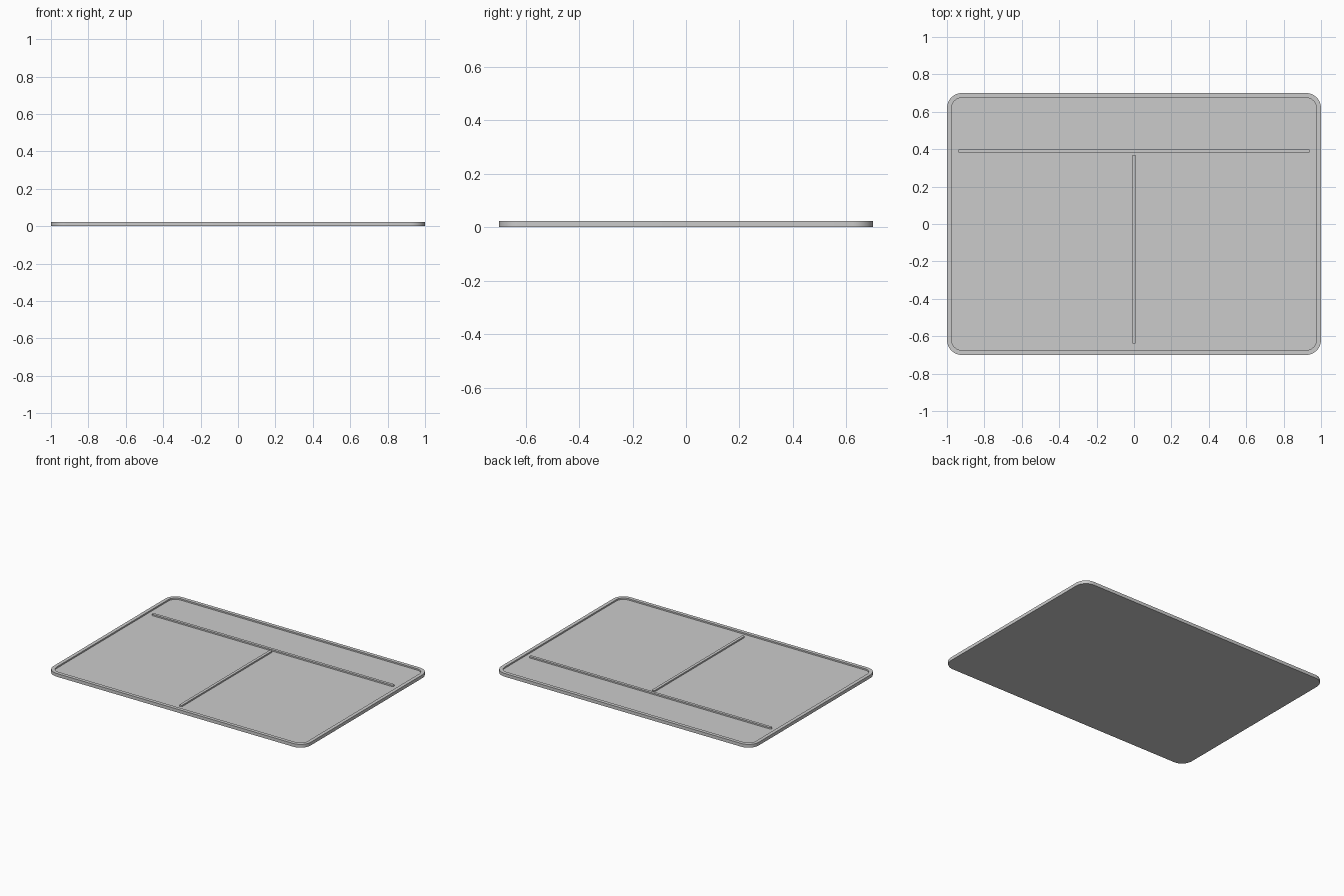
import bpy, bmesh, math

if "Cube" in bpy.data.objects:
    bpy.data.objects.remove(bpy.data.objects["Cube"])


def outline(w, d, r, n=10):
    """Rounded rectangle points, counter-clockwise."""
    pts = []
    for k, (sx, sy) in enumerate([(1, 1), (-1, 1), (-1, -1), (1, -1)]):
        for i in range(n + 1):
            a = math.radians(90 * k + 90 * i / n)
            pts.append((sx * (w / 2 - r) + r * math.cos(a),
                        sy * (d / 2 - r) + r * math.sin(a)))
    return pts


def loft(name, rings, x=0, y=0):
    """Bridge successive (width, depth, radius, z) rings and cap both ends."""
    bm = bmesh.new()
    loops = [[bm.verts.new((px + x, py + y, z)) for px, py in outline(w, d, r)]
             for w, d, r, z in rings]
    for a, b in zip(loops, loops[1:]):
        for i in range(len(a)):
            j = (i + 1) % len(a)
            bm.faces.new((a[i], a[j], b[j], b[i]))
    bm.faces.new(loops[0][::-1])
    bm.faces.new(loops[-1])
    mesh = bpy.data.meshes.new(name)
    bm.to_mesh(mesh)
    bm.free()
    ob = bpy.data.objects.new(name, mesh)
    bpy.context.collection.objects.link(ob)
    bpy.ops.object.select_all(action='DESELECT')
    ob.select_set(True)
    bpy.context.view_layer.objects.active = ob
    bpy.ops.object.shade_smooth_by_angle(angle=math.radians(30))
    return ob


H, FLOOR, RIM = 0.023, 0.013, 0.025

# Tray: outer wall, rim top, inner wall and recessed floor
inner = (2 - 2 * RIM, 1.4 - 2 * RIM, 0.08 - RIM)
loft("tray", [(2, 1.4, 0.08, 0), (2, 1.4, 0.08, H), (*inner, H), (*inner, FLOOR)])

# Raised dividers standing on the floor
loft("long_divider", [(1.88, 0.02, 0.0095, FLOOR - 0.003), (1.88, 0.02, 0.0095, H)], y=0.39)
loft("short_divider", [(0.02, 1.01, 0.0095, FLOOR - 0.003), (0.02, 1.01, 0.0095, H)], y=-0.135)
